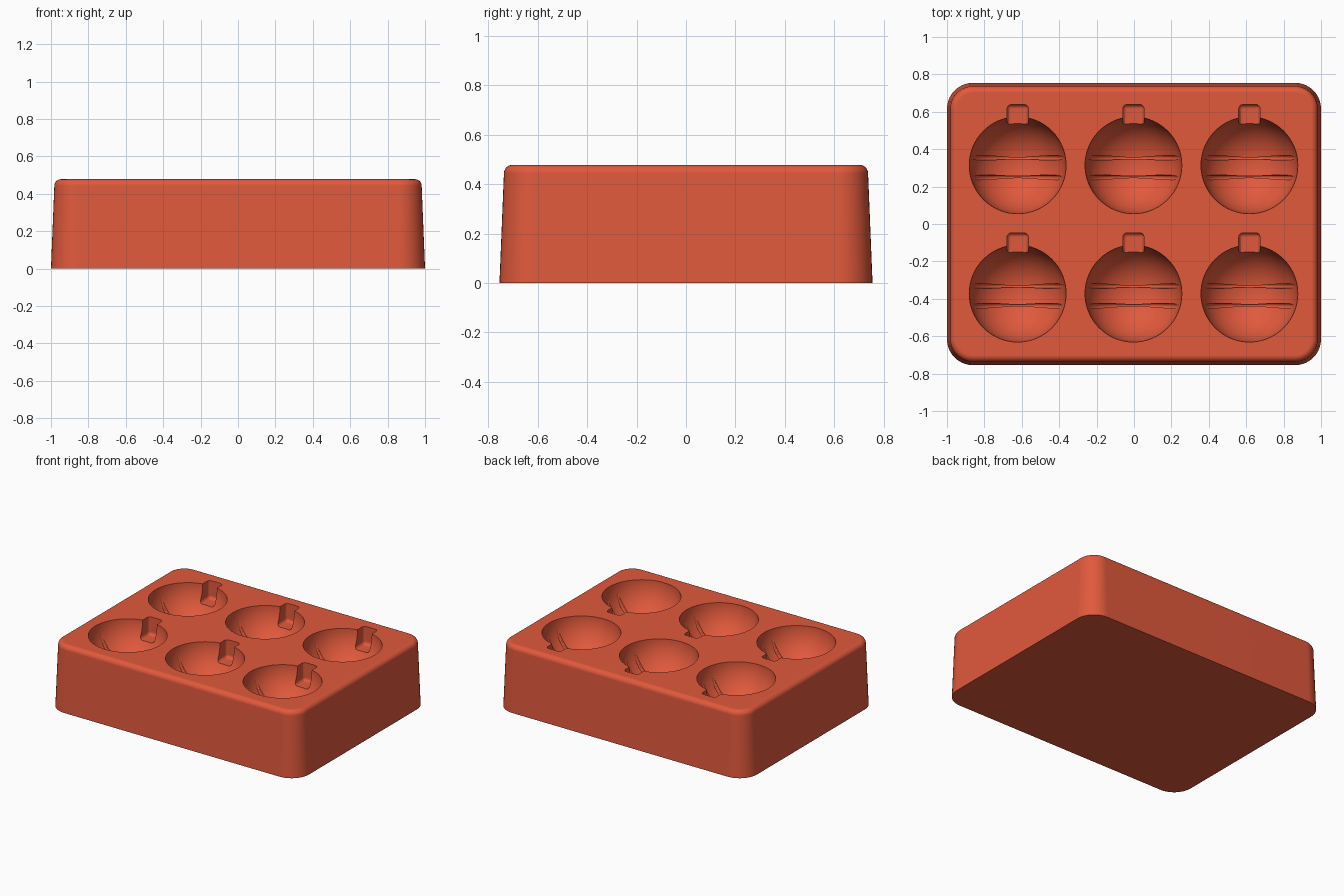
import bpy
import bmesh
from math import sin, cos, pi, sqrt
from mathutils import Matrix, Vector

cube = bpy.data.objects.get("Cube")
if cube:
    bpy.data.objects.remove(cube, do_unlink=True)

HEIGHT = 0.478
POCKET_R = 0.259
CENTRES = [Vector((x, y, HEIGHT)) for x in (-0.622, -0.003, 0.617) for y in (0.314, -0.372)]

red = bpy.data.materials.new("terracotta_red")
red.use_nodes = True
red.diffuse_color = (0.75, 0.1, 0.045, 1)
red.node_tree.nodes["Principled BSDF"].inputs["Base Color"].default_value = red.diffuse_color


def make_object(name, bm):
    bmesh.ops.recalc_face_normals(bm, faces=bm.faces)
    mesh = bpy.data.meshes.new(name)
    bm.to_mesh(mesh)
    bm.free()
    mesh.materials.append(red)
    obj = bpy.data.objects.new(name, mesh)
    bpy.context.collection.objects.link(obj)
    return obj


def rounded_rectangle(bm, half_x, half_y, radius, z, steps=10):
    ring = []
    for i, (sx, sy) in enumerate([(1, 1), (-1, 1), (-1, -1), (1, -1)]):
        for k in range(steps + 1):
            a = (i + k / steps) * pi / 2
            ring.append(bm.verts.new((sx * (half_x - radius) + radius * cos(a),
                                      sy * (half_y - radius) + radius * sin(a), z)))
    return ring


def loft(bm, rings):
    for low, high in zip(rings, rings[1:]):
        for i in range(len(low)):
            j = (i + 1) % len(low)
            bm.faces.new((low[i], low[j], high[j], high[i]))


# Tapered tray block with rounded corners and a soft top rim
bm = bmesh.new()
rim, draft = 0.035, 0.018
levels = [(0, 0)]
for k in range(9):
    a = k / 8 * pi / 2
    levels.append((draft + rim * (1 - cos(a)), HEIGHT - rim + rim * sin(a)))
rings = [rounded_rectangle(bm, 1 - d, 0.755 - d, 0.14 - d, z) for d, z in levels]
loft(bm, rings)
bm.faces.new(rings[0])
bm.faces.new(rings[-1])
tray = make_object("mold_tray", bm)

# Round pockets
bm = bmesh.new()
for c in CENTRES:
    turn = Matrix.Rotation(pi / 2, 4, 'X')
    bmesh.ops.create_uvsphere(bm, u_segments=64, v_segments=32, radius=POCKET_R,
                              matrix=Matrix.Translation(c + Vector((0, 0, 0.001))) @ turn)
pockets = make_object("pocket_cutter", bm)

# Two decorative grooves around each pocket, fading out near the rim
bm = bmesh.new()
for c in CENTRES:
    for offset in (0.04, -0.065):
        major = sqrt(POCKET_R ** 2 - offset ** 2) - 0.019
        loops = []
        for i in range(64):
            a = 2 * pi * i / 64
            out = Vector((cos(a), 0, sin(a)))
            middle = c + Vector((0, offset, -0.03)) + out * major
            loops.append([bm.verts.new(middle + 0.013 * (out * cos(t) + Vector((0, sin(t), 0))))
                          for t in (2 * pi * k / 12 for k in range(12))])
        loft(bm, loops + loops[:1])
grooves = make_object("groove_cutter", bm)

# Small square cap notch behind each pocket
bm = bmesh.new()
for c in CENTRES:
    place = Matrix.Translation(c + Vector((0, 0.25, -0.02)))
    bmesh.ops.create_cube(bm, size=1, matrix=place @ Matrix.Diagonal((0.114, 0.15, 0.22, 1)))
bmesh.ops.bevel(bm, geom=bm.edges[:], offset=0.023, segments=3, profile=0.5, affect='EDGES')
notches = make_object("notch_cutter", bm)

# Carve the tray, then remove the cutters
bpy.ops.object.select_all(action='DESELECT')
bpy.context.view_layer.objects.active = tray
tray.select_set(True)
for cutter in (pockets, grooves, notches):
    cutter.hide_render = True
    mod = tray.modifiers.new(cutter.name, 'BOOLEAN')
    mod.operation = 'DIFFERENCE'
    mod.solver = 'EXACT'
    mod.object = cutter
    bpy.ops.object.modifier_apply(modifier=mod.name)
    bpy.data.objects.remove(cutter, do_unlink=True)

bpy.ops.object.shade_smooth_by_angle(angle=pi / 6)
weighted = tray.modifiers.new("clean_shading", 'WEIGHTED_NORMAL')
weighted.keep_sharp = True
